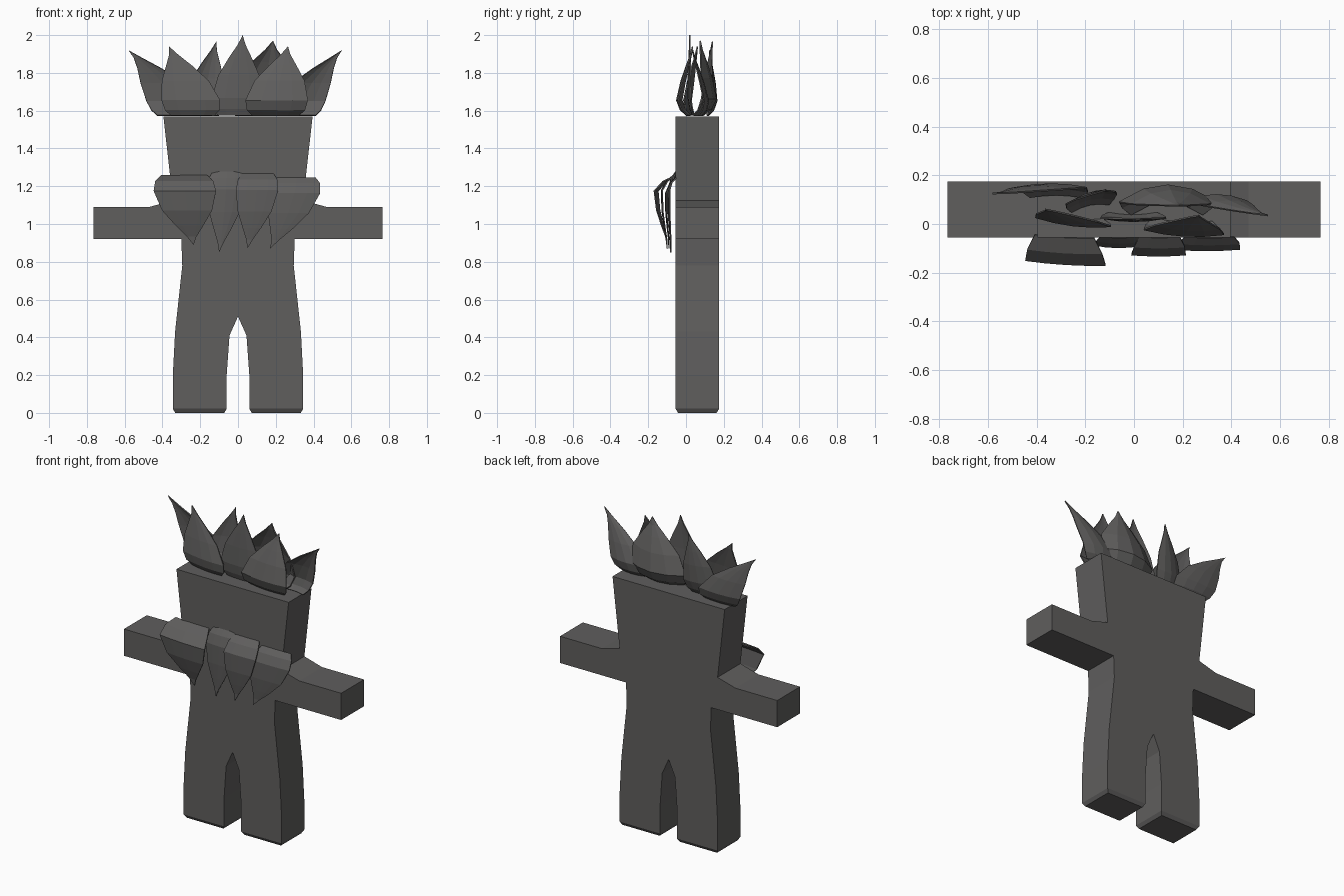
import bpy, bmesh
from mathutils import Vector

if "Cube" in bpy.data.objects:
    bpy.data.objects.remove(bpy.data.objects["Cube"])

grey = bpy.data.materials.new("dark_grey")
grey.diffuse_color = (0.115, 0.112, 0.11, 1)
grey.use_nodes = True
grey.node_tree.nodes["Principled BSDF"].inputs["Base Color"].default_value = grey.diffuse_color


def finish(bm, name):
    bmesh.ops.recalc_face_normals(bm, faces=bm.faces)
    me = bpy.data.meshes.new(name)
    bm.to_mesh(me)
    bm.free()
    me.materials.append(grey)
    ob = bpy.data.objects.new(name, me)
    bpy.context.collection.objects.link(ob)
    return ob


# Body: mirrored half outline (x, z), extruded front to back
half = [(0, 0.51), (0.045, 0.41), (0.06, 0.2), (0.06, 0.022), (0.345, 0.022),
        (0.345, 0.2), (0.333, 0.43), (0.295, 0.78), (0.30, 0.92), (0.765, 0.92),
        (0.765, 1.09), (0.47, 1.09), (0.345, 1.125), (0.395, 1.57)]
outline = half + [(-x, z) for x, z in reversed(half[1:])]
Y_FRONT, Y_BACK = -0.055, 0.175
bm = bmesh.new()
front = bm.faces.new([bm.verts.new((x, Y_FRONT, z)) for x, z in outline])
ext = bmesh.ops.extrude_face_region(bm, geom=[front], use_keep_orig=True)
bmesh.ops.translate(bm, vec=(0, Y_BACK - Y_FRONT, 0),
                    verts=[v for v in ext["geom"] if isinstance(v, bmesh.types.BMVert)])
bmesh.ops.recalc_face_normals(bm, faces=bm.faces)
# Chamfered soles and inset hand ends
soles = [f for f in bm.faces if all(v.co.z < 0.03 for v in f.verts)]
hands = [f for f in bm.faces if all(abs(v.co.x) > 0.76 for v in f.verts)]
bmesh.ops.inset_individual(bm, faces=soles + hands, thickness=0.013, use_even_offset=True)
for v in {v for f in soles for v in f.verts}:
    v.co.z = 0
finish(bm, "body")

# Leaf shape: height fraction, width factor, outward bulge factor
ROWS = [(0, 0.74, 0), (0.08, 0.93, 0.6), (0.22, 1, 1), (0.5, 0.8, 0.75),
        (0.72, 0.44, 0.4), (0.88, 0.15, 0.12), (1, 0, 0)]
ACROSS = [-1, -0.5, 0, 0.5, 1]


def leaf(name, base, tip, width, bulge, yaw=0, cup=0.1):
    """Thin curled leaf from base to tip; bulge is its outward swell in y."""
    base, tip = Vector(base), Vector(tip)
    side = 1 if bulge > 0 else -1
    bm = bmesh.new()
    rows = []
    for u, w, b in ROWS:
        c = base.lerp(tip, u)
        c.x = base.x + (tip.x - base.x) * u ** 1.7
        c.y += bulge * b
        if w == 0:
            rows.append([bm.verts.new(c)])
            continue
        rows.append([bm.verts.new((c.x + s * w * width,
                                   c.y + yaw * s * w * width - side * cup * width * w * s * s,
                                   c.z)) for s in ACROSS])
    for a, b in zip(rows, rows[1:]):
        for i in range(len(ACROSS) - 1):
            if len(b) == 1:
                bm.faces.new((a[i], a[i + 1], b[0]))
            else:
                bm.faces.new((a[i], a[i + 1], b[i + 1], b[i]))
    ob = finish(bm, name)
    mod = ob.modifiers.new("thickness", 'SOLIDIFY')
    mod.thickness = 0.007
    mod.offset = 0


# Crown leaves standing on the head
Z = 1.575
leaf("crown_leaf_far_left", (-0.32, 0.12, Z), (-0.58, 0.125, 1.92), 0.145, 0.042)
leaf("crown_leaf_front_left", (-0.24, 0.02, Z), (-0.365, 0.06, 1.94), 0.155, -0.035, -0.12)
leaf("crown_leaf_back_left", (-0.18, 0.08, Z), (-0.115, 0.14, 1.965), 0.105, 0.03, 0.2, 0.2)
leaf("crown_leaf_middle", (-0.005, 0.035, Z), (0.025, 0.02, 2.0), 0.135, -0.02)
leaf("crown_leaf_back_middle", (0.135, 0.09, Z), (0.185, 0.075, 1.97), 0.2, 0.072, 0, 0.35)
leaf("crown_leaf_front_right", (0.20, 0.005, Z), (0.265, 0.035, 1.94), 0.165, -0.06, -0.06)
leaf("crown_leaf_far_right", (0.32, 0.085, Z), (0.55, 0.035, 1.92), 0.125, 0.045, 0, 0.2)

# Collar leaves hanging on the chest
Y = Y_FRONT
leaf("collar_leaf_left", (-0.285, Y, 1.255), (-0.235, -0.10, 0.89), 0.165, -0.1, -0.06, 0.04)
leaf("collar_leaf_middle_left", (-0.06, Y, 1.275), (-0.10, -0.08, 0.85), 0.1, -0.035)
leaf("collar_leaf_middle_right", (0.105, Y, 1.265), (0.05, -0.10, 0.87), 0.112, -0.065, 0, 0.04)
leaf("collar_leaf_right", (0.31, Y, 1.245), (0.17, -0.09, 0.87), 0.135, -0.045, 0, 0.04)
